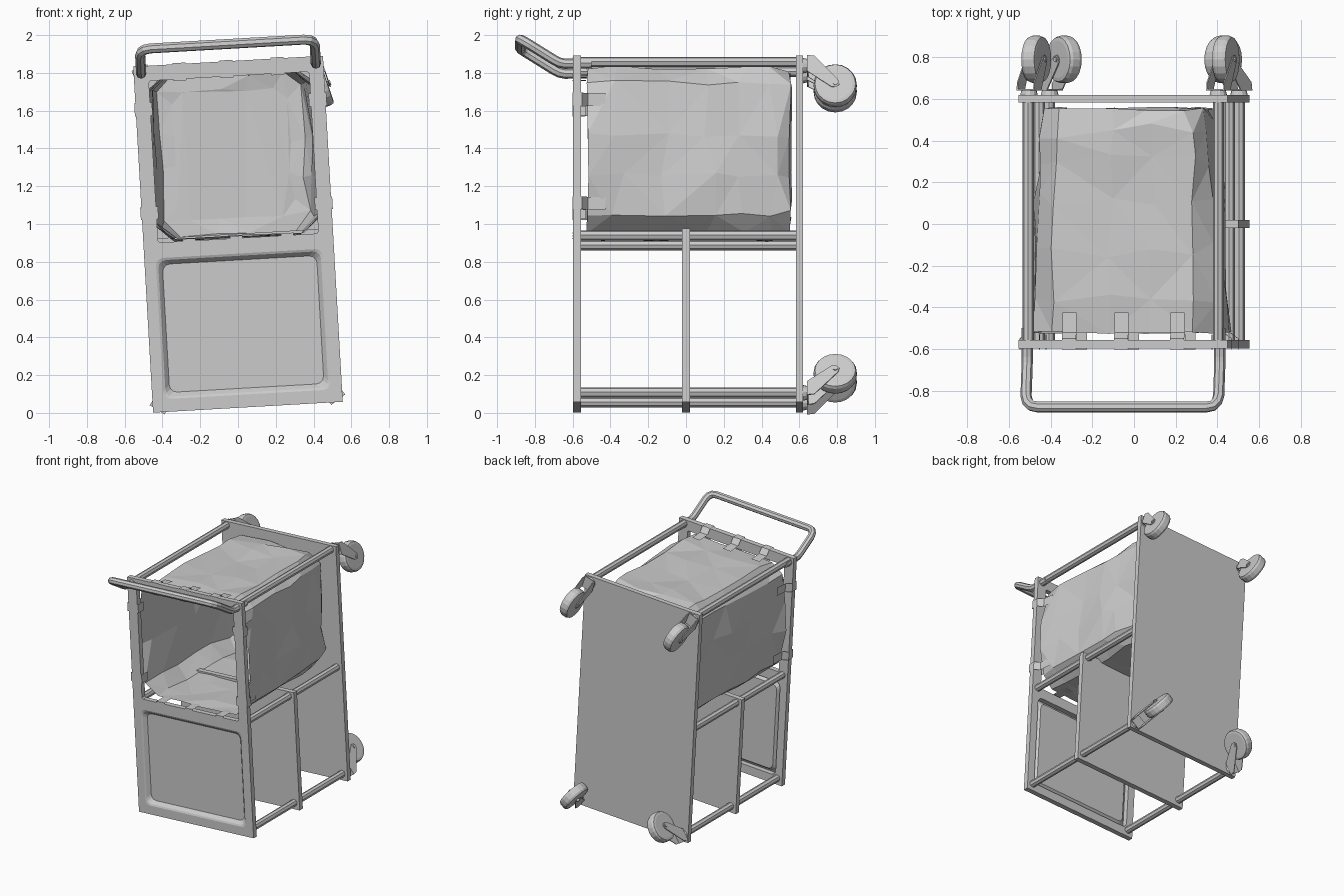
import bpy, bmesh, math, random
from mathutils import Matrix, Vector

if "Cube" in bpy.data.objects:
    bpy.data.objects.remove(bpy.data.objects["Cube"])

random.seed(7)
# The whole cart leans slightly: everything is built upright, then tilted
TILT = Matrix.Translation((0.0525, 0, 0.03)) @ Matrix.Rotation(math.radians(-3.28), 4, 'Y')
W, H = 0.503, 1.835


def add_object(name, bm, mat=Matrix.Identity(4)):
    bmesh.ops.recalc_face_normals(bm, faces=bm.faces)
    me = bpy.data.meshes.new(name)
    bm.to_mesh(me)
    bm.free()
    me.transform(TILT @ mat)
    ob = bpy.data.objects.new(name, me)
    bpy.context.collection.objects.link(ob)
    return ob


def box(name, x0, x1, y0, y1, z0, z1):
    bm = bmesh.new()
    bmesh.ops.create_cube(bm, size=1)
    for v in bm.verts:
        v.co = ((x0 + x1) / 2 + v.co.x * (x1 - x0), (y0 + y1) / 2 + v.co.y * (y1 - y0),
                (z0 + z1) / 2 + v.co.z * (z1 - z0))
    return add_object(name, bm)


def rounded_rect(x0, x1, z0, z1, r, n=3):
    pts = []
    for cx, cz, a in ((x1 - r, z1 - r, 0), (x0 + r, z1 - r, 90), (x0 + r, z0 + r, 180), (x1 - r, z0 + r, 270)):
        for i in range(n + 1):
            t = math.radians(a + 90 * i / n)
            pts.append((cx + r * math.cos(t), cz + r * math.sin(t)))
    return pts


def loft(bm, rings, caps=(False, True), closed=True):
    vs = [[bm.verts.new(p) for p in ring] for ring in rings]
    n = len(vs[0])
    for a, b in zip(vs, vs[1:]):
        for i in range(n if closed else n - 1):
            j = (i + 1) % n
            bm.faces.new((a[i], a[j], b[j], b[i]))
    for use, ring in zip(caps, (vs[0], vs[-1])):
        if use:
            bm.faces.new(ring)
    return vs


def curve_to_mesh(name, cu, mat=Matrix.Identity(4)):
    ob = bpy.data.objects.new(name + "_curve", cu)
    bpy.context.collection.objects.link(ob)
    bpy.context.view_layer.update()
    me = bpy.data.meshes.new_from_object(ob.evaluated_get(bpy.context.evaluated_depsgraph_get()))
    bpy.data.objects.remove(ob)
    me.transform(TILT @ mat)
    me.name = name
    for p in me.polygons:
        p.use_smooth = False
    new = bpy.data.objects.new(name, me)
    bpy.context.collection.objects.link(new)
    return new


# Front frame: one plate with two openings
PAN = (-0.443, 0.443, 0.068, 0.815)
cu = bpy.data.curves.new("front_frame", 'CURVE')
cu.dimensions, cu.fill_mode, cu.extrude = '2D', 'BOTH', 0.02
for pts in ([(-W, 0), (W, 0), (W, H), (-W, H)], rounded_rect(*PAN, 0.04), rounded_rect(-0.425, 0.425, 0.897, 1.755, 0.01, 1)):
    sp = cu.splines.new('POLY')
    sp.points.add(len(pts) - 1)
    for p, q in zip(sp.points, pts):
        p.co = (*q, 0, 1)
    sp.use_cyclic_u = True
curve_to_mesh("front_frame", cu, Matrix.Translation((0, -0.577, 0)) @ Matrix.Rotation(math.radians(90), 4, 'X'))

# Recessed front door pan
bm = bmesh.new()
rings = []
for inset, y in ((0, -0.597), (0.012, -0.592), (0.034, -0.566)):
    rings.append([(x, y, z) for x, z in rounded_rect(PAN[0] + inset, PAN[1] - inset, PAN[2] + inset, PAN[3] - inset, 0.04)])
loft(bm, rings)
add_object("front_pan", bm)

# Wheeled base plate and middle divider
box("base_plate", -W, W, 0.582, 0.62, 0, H)
box("divider", -W, W, -0.02, 0.02, 0, 0.92)

# Long rods joining the plates
for side in (-1, 1):
    for level, z in (("lower", 0.052), ("middle", 0.885), ("upper", 1.805)):
        bm = bmesh.new()
        bmesh.ops.create_cone(bm, cap_ends=True, segments=8, radius1=0.027, radius2=0.027, depth=1.15)
        add_object(f"{level}_rod", bm, Matrix.Translation((side * 0.457, 0.012, z))
                   @ Matrix.Rotation(math.radians(90), 4, 'X'))

# Push handle tube, mirrored from a half path
half = [(-0.463, -0.50, 1.797), (-0.463, -0.64, 1.795), (-0.463, -0.67, 1.801), (-0.463, -0.70, 1.816),
        (-0.463, -0.825, 1.894), (-0.455, -0.853, 1.911), (-0.436, -0.872, 1.922), (-0.405, -0.878, 1.926)]
path = half + [(-x, y, z) for x, y, z in reversed(half)]
cu = bpy.data.curves.new("handle", 'CURVE')
cu.dimensions, cu.bevel_depth, cu.bevel_resolution, cu.use_fill_caps = '3D', 0.027, 2, True
sp = cu.splines.new('POLY')
sp.points.add(len(path) - 1)
for p, q in zip(sp.points, path):
    p.co = (*q, 1)
curve_to_mesh("handle", cu)

# Crumpled open sack: jittered rings from mouth to back
bm = bmesh.new()
rings = []
MID = 1.345
j = lambda s: random.uniform(-s, s)
for y, wide, tall, bulge in ((-0.52, 0.43, 0.435, 0.065), (-0.36, 0.435, 0.438, 0.035), (-0.12, 0.43, 0.435, 0.025),
                             (0.12, 0.425, 0.438, 0.025), (0.30, 0.415, 0.44, 0.02), (0.45, 0.40, 0.445, 0.01),
                             (0.55, 0.375, 0.42, 0)):
    c = rounded_rect(-1, 1, -1, 1, 0.2, 1)
    ring = []
    for k, q in enumerate(c):
        ring.append(q)
        nx = c[(k + 1) % len(c)]
        if k % 2:  # extra points along the long sides
            ring += [(q[0] + (nx[0] - q[0]) * f, q[1] + (nx[1] - q[1]) * f) for f in (0.3, 0.6)]
    rings.append([(x * wide + (bulge * x * (1 - abs(z)) if abs(z) < 0.5 else 0) + j(0.017),
                   y + (j(0.04) if -0.5 < y < 0.5 else j(0.008)), MID + z * tall + j(0.013)) for x, z in ring])
vs = loft(bm, rings, caps=(False, False))
# Back wall, nearly flat
inner = [bm.verts.new((v.co.x * 0.8, 0.555 + j(0.008), MID + (v.co.z - MID) * 0.8)) for v in vs[-1]]
for i in range(len(inner)):
    k = (i + 1) % len(inner)
    bm.faces.new((vs[-1][i], vs[-1][k], inner[k], inner[i]))
bm.faces.new(inner)
bmesh.ops.triangulate(bm, faces=bm.faces[:])
add_object("sack", bm)


# Straps holding the sack mouth to the frame
def strap(name, profile, origin, out, along):
    out, along = Vector(out), Vector(along)
    bm = bmesh.new()
    rings = [[Vector(origin) + out * r + Vector((0, y, 0)) + along * s for s in (-0.034, 0.034)] for r, y in profile]
    loft(bm, rings, caps=(False, False), closed=False)
    bmesh.ops.solidify(bm, geom=bm.faces[:], thickness=0.01)
    add_object(name, bm)


wrap = [(-0.088, -0.53), (-0.088, -0.602), (0.006, -0.602), (0.006, -0.55), (-0.035, -0.52), (-0.042, -0.425)]
sill = [(-0.04, -0.602), (0.012, -0.602), (0.012, -0.52), (0.0, -0.43)]
for x in (-0.26, -0.01, 0.26):
    strap("top_strap", wrap, (x, 0, H), (0, 0, 1), (1, 0, 0))
    strap("bottom_strap", sill, (x, 0, 0.897), (0, 0, 1), (1, 0, 0))
for side in (-1, 1):
    for z in (1.055, 1.605):
        strap("side_strap", wrap, (side * W, 0, z), (side, 0, 0), (0, 0, 1))


# Casters: local X = axle, Y = trail direction, Z = away from the base plate
def caster(name, x, z, trail_x, trail_z):
    t = Vector((trail_x, 0, trail_z)).normalized()
    out = Vector((0, 1, 0))
    m = Matrix.Translation((x, 0.62, z)) @ Matrix((t.cross(out), t, out)).transposed().to_4x4()
    reach = math.hypot(trail_x, trail_z)
    # Wheel
    bm = bmesh.new()
    rings = []
    for w, r in ((-0.036, 0.09), (-0.033, 0.107), (-0.018, 0.114), (0.018, 0.114), (0.033, 0.107), (0.036, 0.09)):
        rings.append([(w, reach + r * math.cos(a), 0.17 + r * math.sin(a))
                      for a in (math.tau * i / 20 for i in range(20))])
    loft(bm, rings, caps=(True, True))
    add_object(name + "_wheel", bm, m)
    # Fork, swivel and axle
    bm = bmesh.new()
    fork = [(-0.045, 0.022), (0.045, 0.022), (reach + 0.02, 0.15), (reach + 0.022, 0.175),
            (reach + 0.005, 0.192), (reach - 0.02, 0.185), (-0.04, 0.06)]
    for w in (-0.046, 0.04):
        loft(bm, [[(w + d, a, b) for a, b in fork] for d in (0, 0.006)], caps=(True, True))
    bridge = [(-0.045, 0.02), (0.045, 0.02), (0.048, 0.028), (-0.045, 0.028)]
    loft(bm, [[(w, a, b) for a, b in bridge] for w in (-0.046, 0.046)], caps=(True, True))
    bmesh.ops.create_cone(bm, cap_ends=True, segments=12, radius1=0.042, radius2=0.036, depth=0.024,
                          matrix=Matrix.Translation((0, 0, 0.012)))
    bmesh.ops.create_cone(bm, cap_ends=True, segments=8, radius1=0.013, radius2=0.013, depth=0.104,
                          matrix=Matrix.Translation((0, reach, 0.17)) @ Matrix.Rotation(math.radians(90), 4, 'Y'))
    add_object(name + "_fork", bm, m)


caster("upper_left_caster", -0.455, 1.785, 0.03, -0.085)
caster("upper_right_caster", 0.455, 1.785, 0.03, -0.108)
caster("lower_left_caster", -0.455, 0.05, 0.075, 0.105)
caster("lower_right_caster", 0.455, 0.05, -0.07, 0.105)
